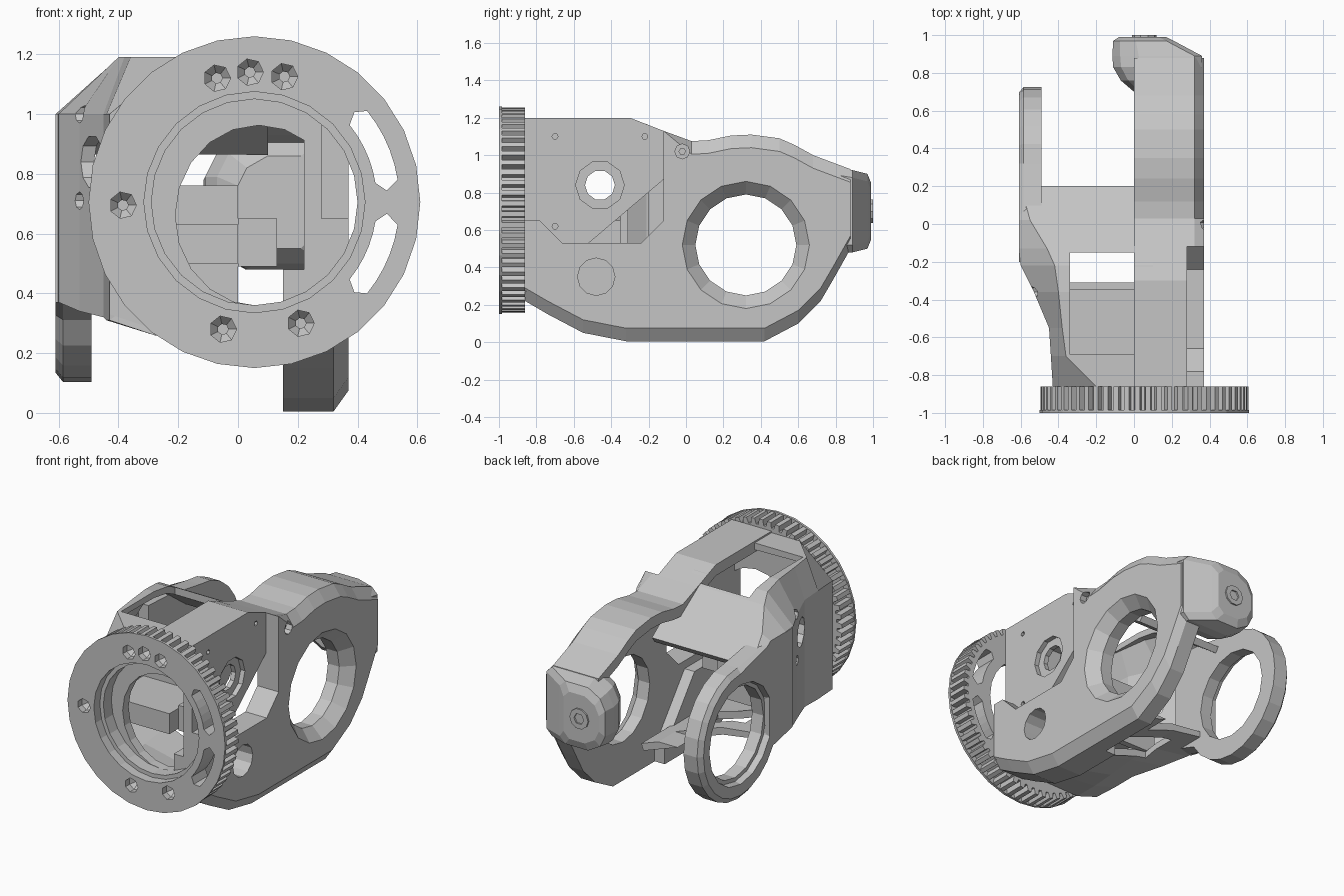
import bpy, bmesh
from math import cos, sin, pi, radians

if "Cube" in bpy.data.objects:
    bpy.data.objects.remove(bpy.data.objects["Cube"])

grey = bpy.data.materials.new("light_grey")
grey.use_nodes = True
COLOUR = (0.56, 0.56, 0.56, 1)
grey.diffuse_color = COLOUR
grey.node_tree.nodes["Principled BSDF"].inputs["Base Color"].default_value = COLOUR


def finish(name, bm):
    bmesh.ops.recalc_face_normals(bm, faces=bm.faces[:])
    mesh = bpy.data.meshes.new(name)
    bm.to_mesh(mesh)
    bm.free()
    mesh.materials.append(grey)
    obj = bpy.data.objects.new(name, mesh)
    bpy.context.collection.objects.link(obj)
    return obj


def loft(name, axis, stations):
    """Solid through matching outlines, each given as (position on axis, outline)."""
    bm = bmesh.new()
    rings = []
    for d, pts in stations:
        place = {"x": lambda p, q: (d, p, q), "y": lambda p, q: (p, d, q),
                 "z": lambda p, q: (p, q, d)}[axis]
        rings.append([bm.verts.new(place(p, q)) for p, q in pts])
    for a, b in zip(rings, rings[1:]):
        for i in range(len(a)):
            j = (i + 1) % len(a)
            bm.faces.new((a[i], a[j], b[j], b[i]))
    bm.faces.new(rings[0])
    bm.faces.new(rings[-1])
    return finish(name, bm)


def prism(name, axis, a, b, pts):
    return loft(name, axis, [(a, pts), (b, pts)])


def circle(p, q, r, n=24, squash=1.0):
    return [(p + r * cos(2 * pi * i / n), q + r * squash * sin(2 * pi * i / n)) for i in range(n)]


def rect(p0, p1, q0, q1):
    return [(p0, q0), (p1, q0), (p1, q1), (p0, q1)]


def bake(obj):
    """Apply the modifiers of an object."""
    deps = bpy.context.evaluated_depsgraph_get()
    mesh = bpy.data.meshes.new_from_object(obj.evaluated_get(deps))
    obj.modifiers.clear()
    obj.data = mesh


def cut(obj, *cutters):
    for c in cutters:
        mod = obj.modifiers.new("cut", "BOOLEAN")
        mod.operation, mod.solver, mod.object = "DIFFERENCE", "EXACT", c
    bake(obj)
    for c in cutters:
        bpy.data.objects.remove(c)


# Gear: toothed rim with a thin front flange
GX, GZ, GR, TEETH = 0.055, 0.705, 0.555, 60
teeth = []
for i in range(TEETH):
    for frac, r in ((0, 0.515), (0.3, 0.515), (0.42, 0.55), (0.88, 0.55)):
        t = 2 * pi * (i + frac) / TEETH
        teeth.append((GX + r * cos(t), GZ + r * sin(t)))
gear = prism("gear_ring", "y", -0.985, -0.86, teeth)
flange = prism("gear_flange", "y", -1.0, -0.985, circle(GX, GZ, GR, 28))


def slot(sign):
    angles = [radians(sign * a) for a in range(9, 40, 6)]
    ends = [radians(sign * a) for a in (5, 42)]
    arc = [(0.445, ends[0])] + [(0.485, a) for a in angles] + [(0.45, ends[1])] + [(0.41, a) for a in reversed(angles)]
    return [(GX + r * cos(a), GZ + r * sin(a)) for r, a in arc]


screw_spots = [(-0.07, 1.12), (0.04, 1.14), (0.155, 1.125), (-0.385, 0.695), (-0.05, 0.28), (0.21, 0.30)]
for part in (gear, flange):
    cutters = [prism("slot", "y", -1.1, -0.7, slot(s)) for s in (1, -1)]
    cutters.append(loft("bore", "y", [(-1.1, circle(GX, GZ, 0.37)), (-0.94, circle(GX, GZ, 0.37)),
                                      (-0.94, circle(GX, GZ, 0.345)), (-0.7, circle(GX, GZ, 0.345))]))
    for x, z in screw_spots:
        cutters.append(loft("screw_pocket", "y", [(-1.1, circle(x, z, 0.045, 7)), (-0.96, circle(x, z, 0.045, 7)),
                                                  (-0.93, circle(x, z, 0.018, 7)), (-0.9, circle(x, z, 0.018, 7))]))
    cut(part, *cutters)

# Main side plate with chamfered outer edge
top = [(-0.86, 1.2), (-0.3, 1.2), (-0.12, 1.13), (0.03, 1.075), (0.12, 1.08), (0.24, 1.105), (0.35, 1.11),
       (0.5, 1.09), (0.58, 1.055), (0.68, 1.0), (0.88, 0.925)]
bottom = [(0.88, 0.5), (0.79, 0.34), (0.72, 0.22), (0.6, 0.1), (0.42, 0.005), (-0.32, 0.005),
          (-0.55, 0.05), (-0.74, 0.15), (-0.86, 0.22)]


def chamfer(p):
    y, z = p
    if z > 0.9:
        return (y, z - (0.07 if y > -0.1 else 0))
    return (y, z + 0.07)


INNER = 0.22
outline = top + bottom
main_plate = loft("main_side_plate", "x", [(INNER, outline), (0.32, outline), (0.37, [chamfer(p) for p in outline])])
pocket = [(-0.9, 1.25), (-0.12, 1.25), (-0.12, 0.65), (-0.24, 0.53), (-0.66, 0.53), (-0.78, 0.65), (-0.9, 0.65)]
big = (0.32, 0.52)
cut(main_plate,
    prism("pocket", "x", 0.28, 0.5, pocket),
    prism("opening", "x", 0, 0.5, [(-0.52, 0.53), (-0.24, 0.53), (-0.12, 0.65), (-0.12, 0.87)]),
    loft("joint_hole", "x", [(0.1, circle(*big, 0.27, 16)), (0.3, circle(*big, 0.27, 16)), (0.37, circle(*big, 0.34, 16))]),
    loft("bearing_hole", "x", [(0.1, circle(-0.46, 0.84, 0.08, 10)), (0.25, circle(-0.46, 0.84, 0.08, 10)),
                               (0.25, circle(-0.46, 0.84, 0.13, 10)), (0.4, circle(-0.46, 0.84, 0.13, 10))]),
    prism("lower_hole", "x", 0, 0.5, circle(-0.48, 0.35, 0.1, 12)),
    prism("bolt_pocket", "x", 0.30, 0.5, circle(-0.02, 1.02, 0.04, 8)),
    *[prism("pin_hole", "x", 0.24, 0.5, circle(y, z, 0.016, 6)) for y, z in ((-0.7, 1.1), (-0.22, 1.1), (-0.7, 0.62))])
prism("plate_bolt", "x", 0.29, 0.34, circle(-0.02, 1.02, 0.02, 6))

# Roof band that overhangs the main plate, and the thicker lower front part
prism("roof_band", "x", 0.0, INNER, top + [(y, z - 0.07) for y, z in reversed(top)])
prism("lower_thickening", "x", 0.15, INNER, [(0.0, 0.1), (0.0, 0.005)] + bottom[5:] + [(-0.86, 0.48), (-0.3, 0.48)])


# Rounded rear end with its bolt
def rounded(x0, x1, z0, z1, c):
    d = min(c, 0.04)
    return [(x0 + c, z0), (x1 - d, z0), (x1, z0 + d), (x1, z1 - d), (x1 - d, z1), (x0 + c, z1),
            (x0 + 0.3 * c, z1 - 0.4 * c), (x0, z1 - c), (x0, z0 + c), (x0 + 0.3 * c, z0 + 0.4 * c)]


loft("rear_end", "y", [(0.70, rounded(0.0, 0.25, 0.55, 0.86, 0.1)), (0.76, rounded(-0.07, 0.34, 0.50, 0.92, 0.13)),
                       (0.83, rounded(-0.11, 0.36, 0.48, 0.93, 0.14)), (0.89, rounded(-0.115, 0.36, 0.48, 0.92, 0.14)),
                       (0.97, rounded(-0.11, 0.21, 0.50, 0.90, 0.12)), (0.99, rounded(-0.08, 0.17, 0.55, 0.85, 0.1))])
bolt = prism("rear_bolt", "y", 0.97, 1.0, circle(0.055, 0.7, 0.065, 10))
cut(bolt, prism("socket", "y", 0.98, 1.1, circle(0.055, 0.7, 0.035, 6)))

# Thin body shell: open sections joined along y, then thickened
#           y      roof  roof x  wall x  wall foot  floor
sections = [(-0.86, 1.19, -0.20, -0.43, 0.31, 0.27),
            (-0.70, 1.19, -0.36, -0.44, 0.31, 0.22),
            (-0.55, 1.19, -0.38, -0.45, 0.32, 0.17),
            (-0.36, 1.19, -0.40, -0.53, 0.34, 0.165),
            (-0.22, 1.17, -0.42, -0.60, 0.37, 0.165),
            (-0.13, 1.13, -0.46, -0.61, 0.37, 0.165),
            (0.02, 1.03, -0.55, -0.61, 0.37, 0.165),
            (0.20, 0.90, -0.60, -0.61, 0.37, 0.165)]
bm = bmesh.new()
rows = []
for y, roof, rx, wx, foot, floor in sections:
    pts = [(0.1, roof), (rx, roof), (wx, min(1.0, roof - 0.03)), (wx, foot), (-0.28, foot - 0.05), (0.16, floor)]
    rows.append([bm.verts.new((x, y, z)) for x, z in pts])
for a, b in zip(rows, rows[1:]):
    for i in range(len(a) - 1):
        bm.faces.new((a[i], a[i + 1], b[i + 1], b[i]))
shell = finish("body_shell", bm)
mid = min(shell.data.polygons, key=lambda p: p.center.x)
solid = shell.modifiers.new("thickness", "SOLIDIFY")
solid.thickness = 0.045
solid.offset = -1 if mid.normal.x < 0 else 1
bake(shell)
cut(shell,
    prism("top_window", "z", 0.8, 1.4, rect(-0.34, 0.0, -0.69, -0.15)),
    prism("floor_window", "z", 0, 0.5, rect(-0.36, 0.0, -0.32, -0.08)),
    prism("side_gap", "x", -0.8, 0.2, rect(0.03, 0.4, 0.25, 0.82)),
    prism("bearing_window", "x", -0.8, -0.3, circle(-0.46, 0.84, 0.09, 10)),
    *[prism("wall_hole", "x", -0.8, -0.3, circle(y, z, r, 8)) for y, z, r in
      ((-0.36, 1.0, 0.03), (-0.36, 0.71, 0.03))])

# Front wall behind the gear
wall = prism("front_wall", "y", -0.86, -0.80,
             [(0.28, 1.19), (-0.20, 1.19), (-0.43, 1.0), (-0.43, 0.33), (-0.28, 0.28), (0.2, 0.27), (0.36, 0.27),
              (0.36, 0.65), (0.28, 0.65)])
cut(wall, prism("bore", "y", -1, -0.7, circle(0.07, 0.66, 0.28, 20, 1.08)))

# Small side arm ending in a ring
arc = [radians(a) for a in range(90, -151, -15)]
web = [(-0.2, 0.37), (-0.2, 1.0), (0.0, 0.99)]


def arm_edge(r):
    return [(big[0] + r * cos(a), big[1] + r * 1.03 * sin(a)) for a in arc] + web


arm = loft("small_side_arm", "x", [(-0.61, arm_edge(0.375)), (-0.585, arm_edge(0.405)), (-0.49, arm_edge(0.405))])
cut(arm, loft("ring_hole", "x", [(-0.7, circle(*big, 0.33, 16)), (-0.57, circle(*big, 0.31, 16)),
                                 (-0.57, circle(*big, 0.285, 16)), (-0.4, circle(*big, 0.285, 16))]))

# Inner carrier: shelf, its back wall and a small block beside it
prism("inner_shelf", "y", -0.69, -0.31, rect(-0.42, 0.0, 0.5, 0.63))
prism("inner_back_wall", "y", -0.35, -0.31, rect(-0.42, 0.0, 0.36, 0.76))
prism("inner_block", "y", -0.6, -0.35, rect(0.0, 0.13, 0.49, 0.65))
